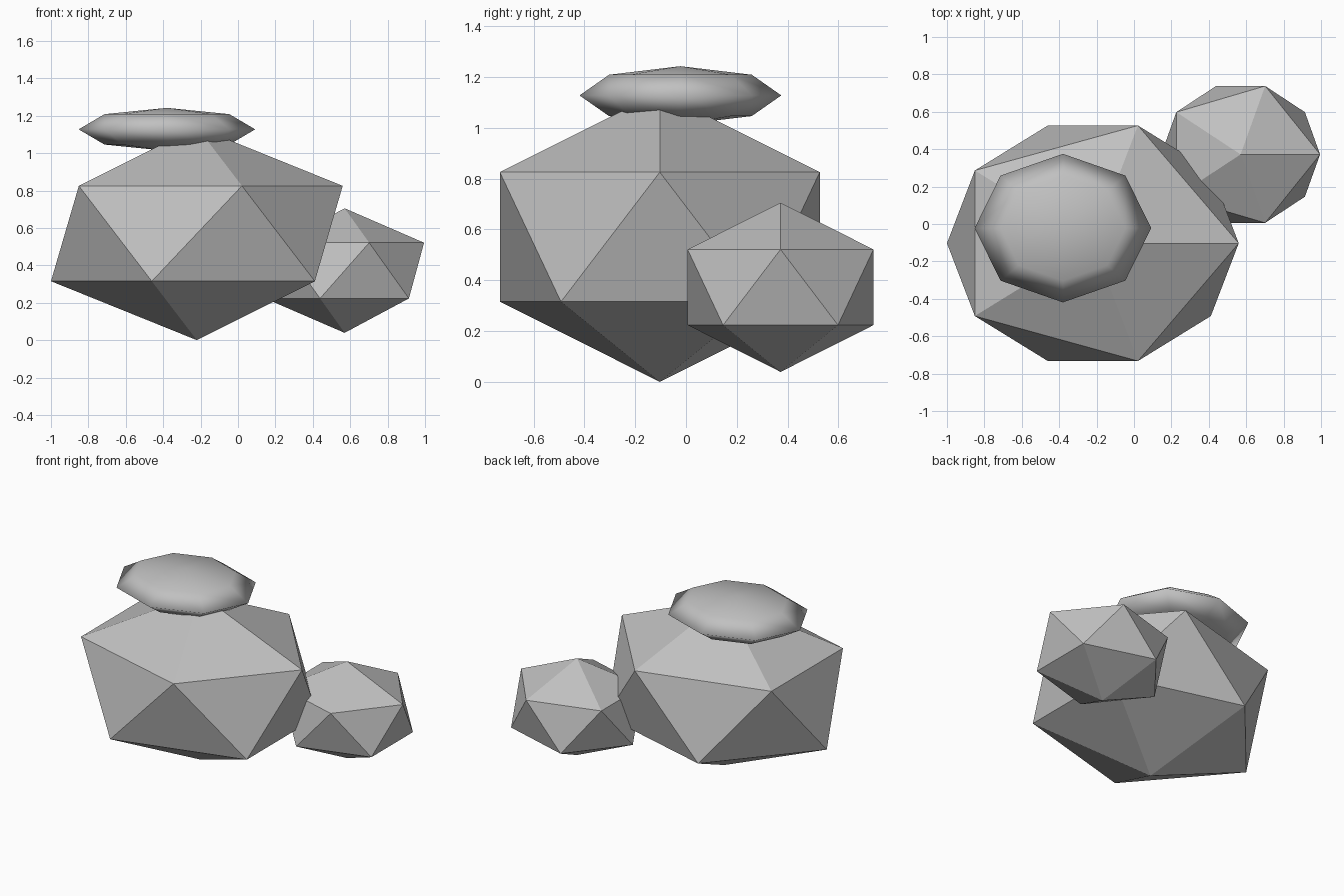
import bpy

if "Cube" in bpy.data.objects:
    bpy.data.objects.remove(bpy.data.objects["Cube"])

stone = bpy.data.materials.new("stone_grey")
stone.diffuse_color = (0.53, 0.53, 0.53, 1.0)
stone.use_nodes = True
stone.node_tree.nodes["Principled BSDF"].inputs["Base Color"].default_value = stone.diffuse_color


def finish(name, scale, smooth):
    """Name the new primitive, size it and give it the stone colour."""
    ob = bpy.context.object
    ob.name = name
    ob.scale = scale
    bpy.ops.object.transform_apply(location=False, rotation=False, scale=True)
    ob.data.materials.append(stone)
    if smooth:
        bpy.ops.object.shade_smooth()
    else:
        bpy.ops.object.shade_flat()


# faceted boulders: stretched 20-sided icospheres
for name, centre, radii in (
    ("large_boulder", (-0.22, -0.103, 0.57), (0.872, 0.74, 0.57)),
    ("small_boulder", (0.57, 0.372, 0.372), (0.475, 0.43, 0.333)),
):
    bpy.ops.mesh.primitive_ico_sphere_add(subdivisions=1, radius=1, location=centre)
    finish(name, radii, False)

# smooth flat pebble resting on the large boulder
bpy.ops.mesh.primitive_uv_sphere_add(segments=8, ring_count=4, radius=1,
                                     location=(-0.38, -0.022, 1.127))
finish("top_pebble", (0.472, 0.397, 0.115), True)
